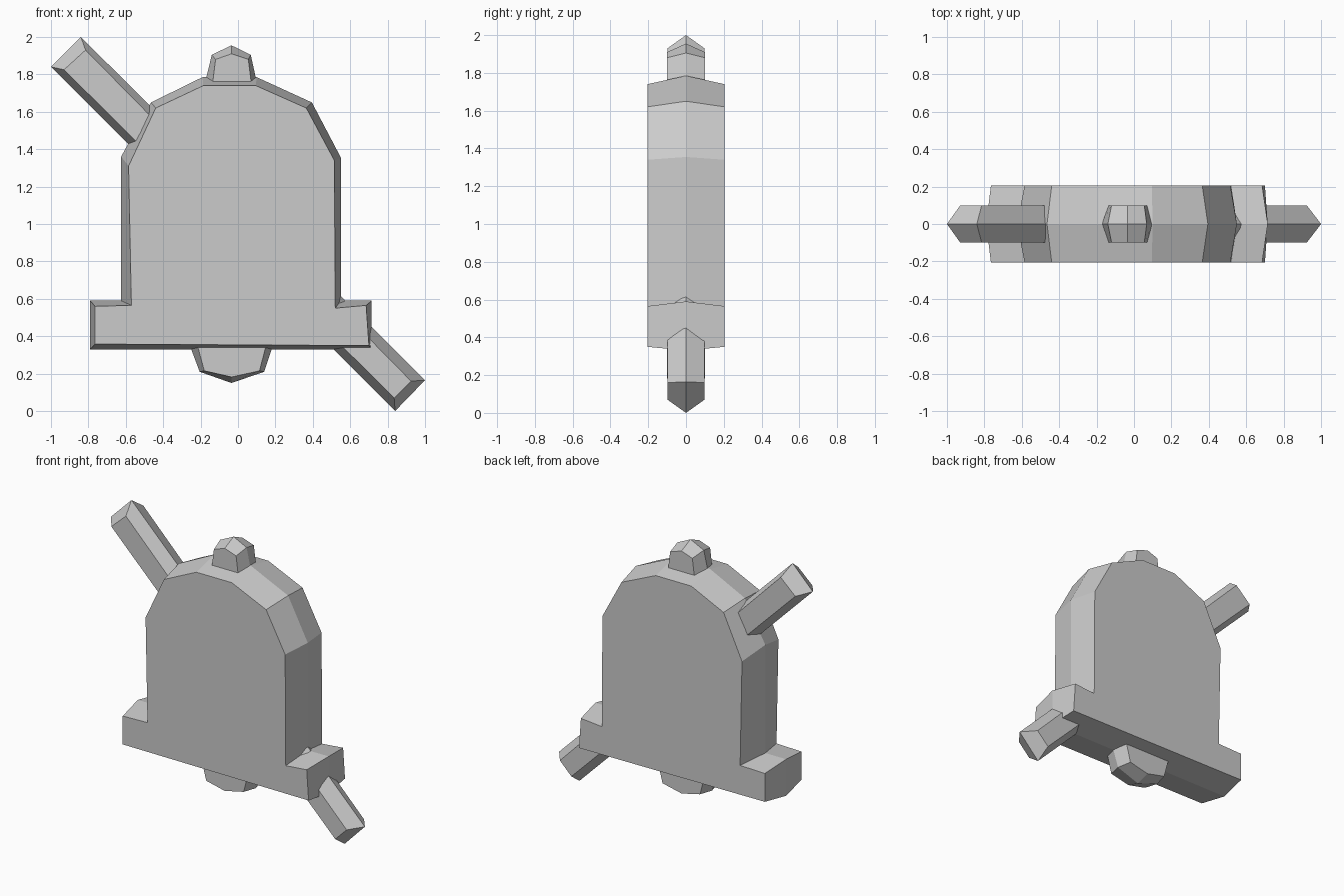
import bpy


def ridged_slab(name, rim, face, depth):
    """Solid with an outline at y = 0 and smaller flat outlines at y = -depth and +depth."""
    n = len(rim)
    verts = [(x, y, z) for outline, y in ((face, -depth), (rim, 0), (face, depth))
             for x, z in outline]
    faces = [tuple(range(n)), tuple(reversed(range(2 * n, 3 * n)))]
    for row in (0, n):
        for i in range(n):
            j = (i + 1) % n
            faces.append((row + j, row + i, row + n + i, row + n + j))
    mesh = bpy.data.meshes.new(name)
    mesh.from_pydata(verts, [], faces)
    mesh.update()
    obj = bpy.data.objects.new(name, mesh)
    bpy.context.collection.objects.link(obj)
    return obj


# Bell body with flared base and faceted dome
ridged_slab(
    "bell_body",
    [(-0.79, 0.33), (0.715, 0.33), (0.715, 0.59), (0.55, 0.59), (0.55, 1.355),
     (0.395, 1.65), (0.10, 1.785), (-0.19, 1.785), (-0.465, 1.65),
     (-0.625, 1.36), (-0.625, 0.59), (-0.79, 0.59)],
    [(-0.765, 0.358), (0.70, 0.35), (0.685, 0.565), (0.52, 0.55), (0.515, 1.34),
     (0.365, 1.62), (0.095, 1.74), (-0.185, 1.74), (-0.44, 1.62),
     (-0.585, 1.31), (-0.57, 0.565), (-0.765, 0.56)],
    0.205)

# Knob on top of the dome
ridged_slab(
    "top_knob",
    [(-0.175, 1.76), (0.10, 1.76), (0.068, 1.905), (-0.035, 1.955), (-0.14, 1.905)],
    [(-0.135, 1.76), (0.07, 1.76), (0.055, 1.88), (-0.035, 1.91), (-0.12, 1.88)],
    0.10)

# Clapper under the base
ridged_slab(
    "clapper",
    [(-0.265, 0.37), (-0.205, 0.21), (-0.035, 0.15), (0.14, 0.21), (0.193, 0.37)],
    [(-0.222, 0.37), (-0.18, 0.215), (-0.035, 0.182), (0.115, 0.215), (0.155, 0.37)],
    0.10)

# Diagonal mute bar running through the bell
ridged_slab(
    "mute_bar",
    [(-1.0, 1.84), (0.84, 0.0), (1.0, 0.165), (-0.84, 2.0)],
    [(-0.93, 1.825), (0.835, 0.07), (0.925, 0.16), (-0.815, 1.93)],
    0.098)
